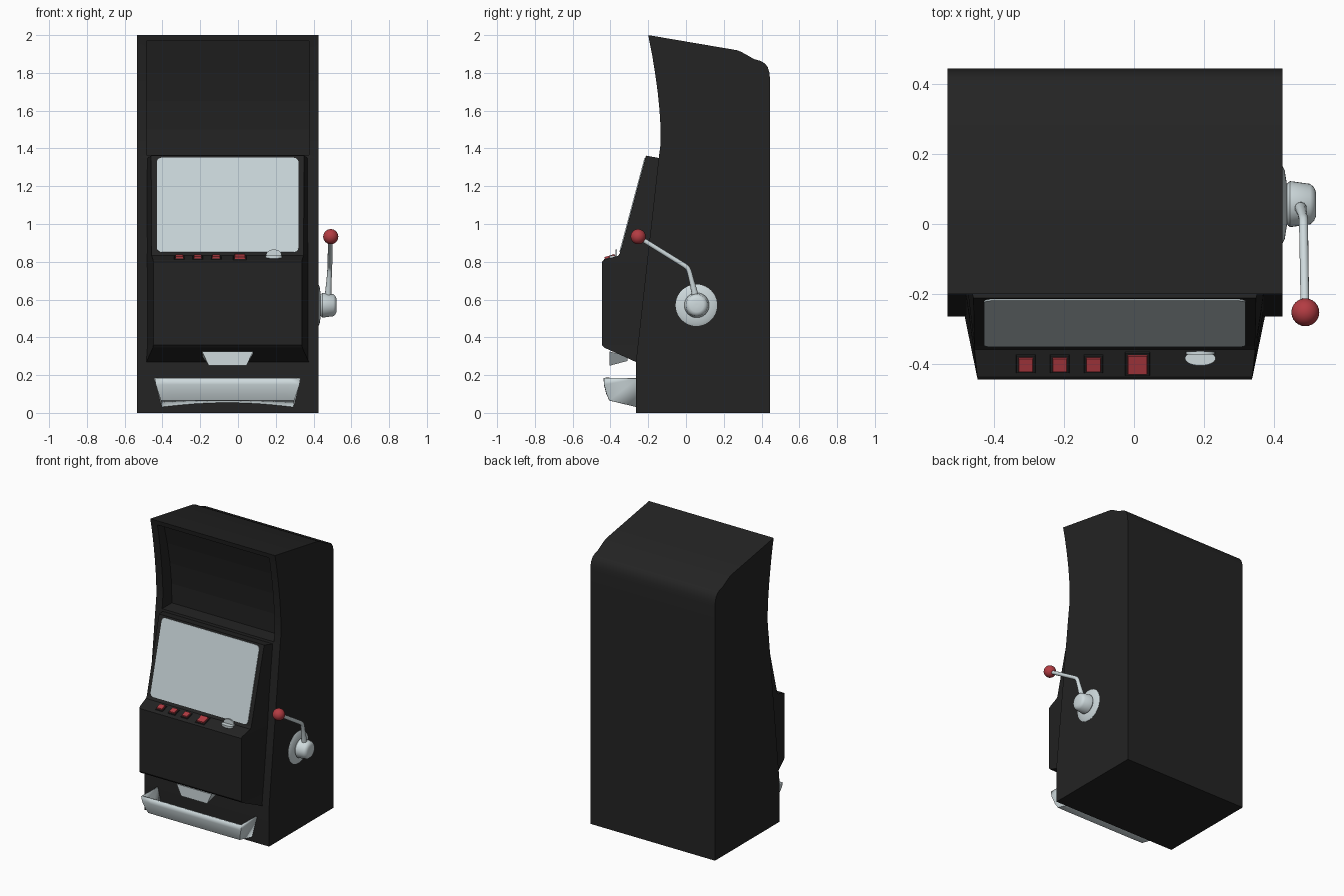
import bpy, bmesh, math
from mathutils import Matrix, Vector

if "Cube" in bpy.data.objects:
    bpy.data.objects.remove(bpy.data.objects["Cube"])

CX = -0.055  # centre line of the cabinet


def material(name, rgb):
    m = bpy.data.materials.new(name)
    m.diffuse_color = (*rgb, 1)
    m.use_nodes = True
    m.node_tree.nodes["Principled BSDF"].inputs["Base Color"].default_value = m.diffuse_color
    return m


BLACK = material("black", (0.017, 0.017, 0.017))
CHROME = material("pale_metal", (0.62, 0.70, 0.72))
GLASS = material("screen_glass", (0.58, 0.66, 0.69))
RED = material("red", (0.45, 0.045, 0.055))


def finish(name, bm, mat, smooth=None):
    bmesh.ops.recalc_face_normals(bm, faces=bm.faces)
    me = bpy.data.meshes.new(name)
    bm.to_mesh(me)
    bm.free()
    ob = bpy.data.objects.new(name, me)
    bpy.context.collection.objects.link(ob)
    me.materials.append(mat)
    if smooth:
        activate(ob)
        bpy.ops.object.shade_smooth_by_angle(angle=math.radians(smooth))
    return ob


def activate(ob):
    bpy.ops.object.select_all(action='DESELECT')
    bpy.context.view_layer.objects.active = ob
    ob.select_set(True)


def extrude(name, pts, vec, mat, mtx=Matrix(), smooth=None):
    """Extrude a closed 3D outline along a vector."""
    bm = bmesh.new()
    vec = Vector(vec)
    a = [bm.verts.new(mtx @ Vector(p)) for p in pts]
    b = [bm.verts.new(mtx @ (Vector(p) + vec)) for p in pts]
    bm.faces.new(a)
    bm.faces.new(b[::-1])
    for i in range(len(a)):
        j = (i + 1) % len(a)
        bm.faces.new((a[i], b[i], b[j], a[j]))
    return finish(name, bm, mat, smooth)


def loft(name, rows, mat):
    """Join equal-length closed rings, capped at both ends."""
    bm = bmesh.new()
    rings = [[bm.verts.new(p) for p in r] for r in rows]
    n = len(rings[0])
    for r, s in zip(rings, rings[1:]):
        for i in range(n):
            bm.faces.new((r[i], r[(i + 1) % n], s[(i + 1) % n], s[i]))
    bm.faces.new(rings[0])
    bm.faces.new(rings[-1])
    return finish(name, bm, mat)


def lathe_x(name, prof, y, z, mat, n=32):
    """Turn (x, radius) points around an axis parallel to x."""
    rows = [[(x, y + r * math.cos(2 * math.pi * i / n), z + r * math.sin(2 * math.pi * i / n))
             for i in range(n)] for x, r in prof]
    ob = loft(name, rows, mat)
    activate(ob)
    bpy.ops.object.shade_smooth_by_angle(angle=math.radians(35))
    return ob


def rounded_rect(w, h, r, n=5):
    pts = []
    for k, (sx, sz) in enumerate(((1, 1), (-1, 1), (-1, -1), (1, -1))):
        for i in range(n + 1):
            a = math.pi / 2 * (k + i / n)
            pts.append((sx * (w / 2 - r) + r * math.cos(a), 0, sz * (h / 2 - r) + r * math.sin(a)))
    return pts


# Cabinet: side profile with a concave front and rounded rear top
profile = [(-.265, 0), (.445, 0), (.445, 1.76), (.442, 1.80), (.433, 1.83), (.418, 1.85),
           (.395, 1.863), (.36, 1.873), (.325, 1.893), (.295, 1.91), (.27, 1.92), (-.2, 2),
           (-.18, 1.9), (-.164, 1.8), (-.15, 1.7), (-.14, 1.6), (-.134, 1.5), (-.135, 1.42),
           (-.145, 1.345), (-.265, .27)]
cabinet = extrude("cabinet", [(-.535, y, z) for y, z in profile], (.96, 0, 0), BLACK, smooth=25)

# Recessed sign panel above the screen
hollow = [(-.4, 1.365), (-.035, 1.365), (-.037, 1.5), (-.055, 1.65), (-.085, 1.8),
          (-.13, 1.968), (-.4, 1.968)]
cutter = extrude("recess_cutter", [(-.485, y, z) for y, z in hollow], (.86, 0, 0), BLACK)
cutter.hide_render = True
mod = cabinet.modifiers.new("recess", 'BOOLEAN')
mod.operation, mod.object, mod.solver = 'DIFFERENCE', cutter, 'EXACT'
activate(cabinet)
bpy.ops.object.modifier_apply(modifier=mod.name)
bpy.data.objects.remove(cutter)

# Console: tapered housing with sloped screen face, button ledge and belly
rows = []
for y, z, hw in [(-.212, 1.362, .405), (-.35, .845, .402), (-.36, .832, .402), (-.437, .808, .394),
                 (-.446, .798, .393), (-.446, .36, .393), (-.432, .345, .396), (-.266, .27, .43)]:
    back = -.145 - .12 * (1.345 - z) / 1.075 + .03
    if z > 1.35:
        back = -.12
    zb = 1.345 if z > 1.35 else z
    rows.append([(CX - .43, back, zb), (CX - hw, y, z), (CX + hw, y, z), (CX + .43, back, zb)])
loft("console", rows, BLACK)

# Screen plate on the slope
tilt = -math.atan2(.138, .517)
place = Matrix.Translation((CX, -.2815, 1.1)) @ Matrix.Rotation(tilt, 4, 'X')
extrude("screen", rounded_rect(.75, .517, .025), (0, -.005, 0), GLASS, place)


# Buttons with dark surrounds on the ledge
def tapered_block(name, x, size, base, height, mat):
    m = Matrix.Translation((x, -.401, .8195)) @ Matrix.Rotation(.302, 4, 'X')
    ring = lambda s, h: [m @ Vector((a * s / 2, b * s / 2, h))
                         for a, b in ((-1, -1), (1, -1), (1, 1), (-1, 1))]
    loft(name, [ring(size, base), ring(size * .9, height)], mat)


for i, (x, s) in enumerate(((-.31, .044), (-.213, .044), (-.116, .044), (.01, .06))):
    tapered_block(f"button_surround_{i + 1}", x, s + .014, -.004, .005, BLACK)
    tapered_block(f"button_{i + 1}", x, s, -.002, .014, RED)

# Coin slot: oval base with an upright half-round guide
oval = [(.19 + .044 * math.cos(a), -.385 + .021 * math.sin(a), .815)
        for a in (2 * math.pi * i / 24 for i in range(24))]
extrude("coin_slot_base", oval, (0, 0, .018), CHROME, smooth=35)
arch = [(.19 + .042 * math.cos(a), -.374, .825 + .04 * math.sin(a) ** .7)
        for a in (math.pi * i / 14 for i in range(1, 14))]
extrude("coin_slot_guide", [(.232, -.374, .82)] + arch + [(.148, -.374, .82)],
        (0, .009, 0), CHROME, smooth=35)

# Ticket chute below the belly
loft("ticket_chute", [[(CX - .135, yf, zt), (CX + .135, yf, zt), (CX + .10, yf, zb), (CX - .10, yf, zb)]
                      for yf, zt, zb in ((-.404, .325, .25), (-.31, .30, .275))], CHROME)

# Coin tray: open scoop with flared front, sides and an arched rear underside
bm = bmesh.new()
N = 12
grid = []
for y, z, hw, arc in ((-.43, .185, .382, 0), (-.429, .15, .376, 0), (-.416, .1, .36, 0),
                      (-.402, .07, .35, 0), (-.258, .035, .345, .025)):
    grid.append([bm.verts.new((CX + hw * u, y, z + arc * (1 - u * u)))
                 for u in (2 * i / N - 1 for i in range(N + 1))])
for r, s in zip(grid, grid[1:]):
    for i in range(N):
        bm.faces.new((r[i], r[i + 1], s[i + 1], s[i]))
for side, k in ((-1, 0), (1, N)):
    corner = bm.verts.new((CX + side * .382, -.258, .183))
    bm.faces.new([r[k] for r in grid] + [corner])
tray = finish("coin_tray", bm, CHROME, 30)
mod = tray.modifiers.new("wall", 'SOLIDIFY')
mod.thickness, mod.offset = .012, 0

# Pull lever: mounting disc, hub, bent arm and ball
lathe_x("lever_disc", [(.42, .11), (.426, .11), (.432, .098), (.438, .06)], .055, .57, CHROME, 40)
lathe_x("lever_hub", [(.432, .05), (.442, .062), (.447, .066), (.505, .058), (.516, .048),
                      (.521, .036), (.521, .005)], .057, .57, CHROME)

cu = bpy.data.curves.new("lever_arm", 'CURVE')
cu.dimensions = '3D'
cu.bevel_depth = .013
cu.bevel_resolution = 4
cu.use_fill_caps = True
path = [(.476, .05, .59, 1.35), (.478, .045, .64, 1.3), (.482, .03, .70, 1.05), (.485, .017, .75, 1),
        (.486, .009, .767, 1), (.486, -.006, .779, 1), (.49, -.25, .93, .95)]
sp = cu.splines.new('POLY')
sp.points.add(len(path) - 1)
for p, (x, y, z, r) in zip(sp.points, path):
    p.co, p.radius = (x, y, z, 1), r
arm = bpy.data.objects.new("lever_arm", cu)
bpy.context.collection.objects.link(arm)
cu.materials.append(CHROME)
activate(arm)
bpy.ops.object.convert(target='MESH')

bm = bmesh.new()
bmesh.ops.create_uvsphere(bm, u_segments=24, v_segments=16, radius=.04,
                          matrix=Matrix.Translation((.491, -.253, .933)))
finish("lever_ball", bm, RED, 60)
